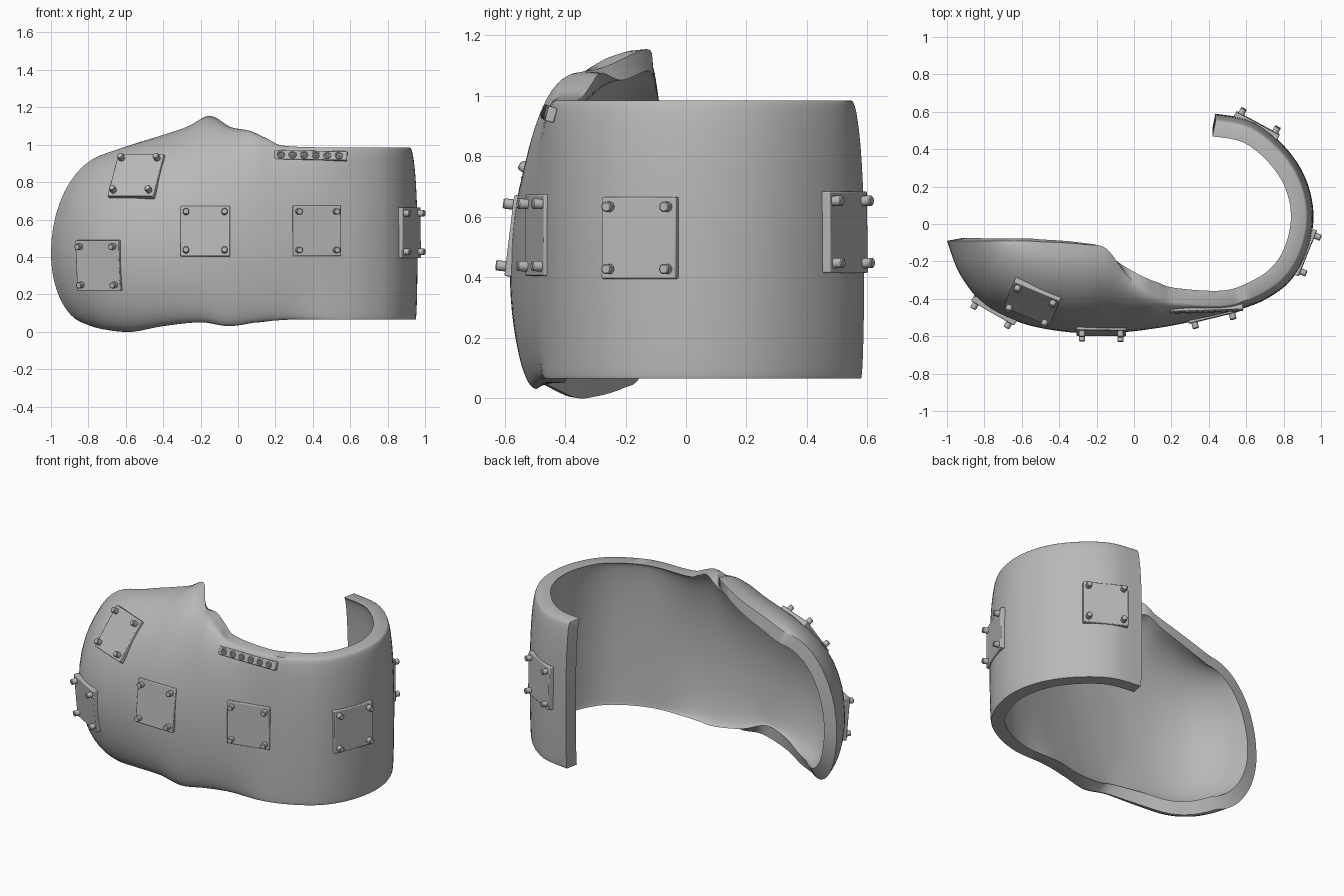
import bpy, bmesh, math
from mathutils import Vector, Matrix
from mathutils.bvhtree import BVHTree

cube = bpy.data.objects.get("Cube")
if cube:
    bpy.data.objects.remove(cube)

grey = bpy.data.materials.new("plain_grey")
grey.use_nodes = True
GREY = (0.48, 0.48, 0.48, 1)
grey.diffuse_color = GREY
grey.node_tree.nodes["Principled BSDF"].inputs["Base Color"].default_value = GREY


def add_object(name, bm, matrix=None):
    mesh = bpy.data.meshes.new(name)
    bm.to_mesh(mesh)
    bm.free()
    mesh.materials.append(grey)
    obj = bpy.data.objects.new(name, mesh)
    bpy.context.collection.objects.link(obj)
    if matrix:
        obj.matrix_world = matrix
    return obj


def smooth(obj, degrees=40):
    bpy.ops.object.select_all(action="DESELECT")
    obj.select_set(True)
    bpy.context.view_layer.objects.active = obj
    bpy.ops.object.shade_smooth_by_angle(angle=math.radians(degrees))


# Cup ribs: bottom rim, widest point, top rim
stations = [
    ((-.79, -.19, .04), (-1, -.09, .42), (-.65, -.09, .96)),
    ((-.74, -.24, .02), (-.93, -.27, .42), (-.58, -.09, .985)),
    ((-.67, -.3, .005), (-.8, -.43, .42), (-.5, -.095, 1.015)),
    ((-.56, -.36, 0), (-.6, -.53, .42), (-.38, -.1, 1.055)),
    ((-.4, -.43, .03), (-.38, -.575, .42), (-.26, -.11, 1.1)),
    ((-.2, -.48, .05), (-.2, -.583, .42), (-.15, -.13, 1.155)),
    ((-.05, -.495, .03), (-.04, -.577, .43), (-.04, -.27, 1.095)),
    ((.1, -.485, .05), (.1, -.56, .45), (.06, -.36, 1.075)),
    ((.2, -.475, .06), (.22, -.54, .46), (.14, -.39, 1.04)),
    ((.3, -.47, .065), (.34, -.515, .48), (.24, -.42, .995)),
]
# Cuff ribs: plan path, drawn in a little at both rims
cuff_path = [(.5, -.475), (.68, -.415), (.83, -.31), (.925, -.15), (.96, .05),
             (.915, .25), (.8, .42), (.63, .55), (.435, .59)]
centre = Vector((.45, .05))
for point in cuff_path:
    p = Vector(point)
    low = centre.lerp(p, .98)
    high = centre.lerp(p, .92)
    stations.append(((low.x, low.y, .065), (p.x, p.y, .48), (high.x, high.y, .985)))
stations = [[Vector(p) for p in s] for s in stations]
last = len(stations) - 1
WALL = .08


def inner_station(i):
    """Move a rib inwards: level on the cuff, towards the middle on the cup rim."""
    low, mid, high = stations[i]
    before = stations[i - 1][1] if i else mid + Vector((0, .2, 0))
    along = stations[min(i + 1, last)][1] - before
    level = Vector((-along.y, along.x, 0)).normalized()
    cup = max(0, min(1, (7 - i) / 2))

    def move_rim(p):
        to_cup = (Vector((-.45, p.y + .08, .5)) - p).normalized()
        return p + level.lerp(to_cup, cup).normalized() * WALL

    return [move_rim(low), mid + level * WALL, move_rim(high)]


def catmull(a, b, c, d, t):
    return (b * 2 + (c - a) * t + (a * 2 - b * 5 + c * 4 - d) * t * t
            + (b * 3 - a - c * 3 + d) * t ** 3) / 2


def rib_points(low, mid, high, steps=12):
    """Two quarter ellipses from the widest point to each rim."""
    points = []
    for j in range(-steps, steps + 1):
        angle = abs(j) / steps * math.pi / 2
        d = (high if j > 0 else low) - mid
        inward = 1 - math.cos(angle)
        points.append(mid + Vector((d.x * inward, d.y * inward, d.z * math.sin(angle))))
    return points


def all_ribs(ribs, sub=5):
    result = []
    for i in range(last):
        near = [ribs[max(0, min(last, i + k))] for k in (-1, 0, 1, 2)]
        for s in range(sub + (i == last - 1)):
            result.append(rib_points(*[catmull(*[n[k] for n in near], s / sub)
                                       for k in range(3)]))
    return result


# Shell: closed wall sections skinned along the path, with capped ends
outer = all_ribs(stations)
inner = all_ribs([inner_station(i) for i in range(last + 1)])
bm = bmesh.new()
rings = [[bm.verts.new(p) for p in a + b[::-1]] for a, b in zip(outer, inner)]
for a, b in zip(rings, rings[1:]):
    for j in range(len(a)):
        bm.faces.new((a[j - 1], b[j - 1], b[j], a[j]))
for ring in (rings[0], rings[-1]):
    for j in range(len(ring) // 2 - 1):
        bm.faces.new((ring[j], ring[j + 1], ring[-2 - j], ring[-1 - j]))
bmesh.ops.recalc_face_normals(bm, faces=bm.faces)
surface = BVHTree.FromBMesh(bm)
smooth(add_object("curved_shell", bm))


def frame_on_surface(point, roll):
    """Matrix with its z axis out of the shell at the nearest spot."""
    spot, normal, _, _ = surface.find_nearest(Vector(point))
    right = Vector((0, 0, 1)).cross(normal).normalized()
    up = normal.cross(right)
    turn = Matrix((right, up, normal)).transposed().to_4x4()
    return Matrix.Translation(spot) @ turn @ Matrix.Rotation(math.radians(roll), 4, "Z")


def add_plate(name, frame, size, depth, front):
    bm = bmesh.new()
    bmesh.ops.create_cube(bm, size=1)
    bmesh.ops.scale(bm, verts=bm.verts, vec=(*size, depth))
    plate = add_object(name, bm, frame @ Matrix.Translation((0, 0, front - depth / 2)))
    edge = plate.modifiers.new("soft_edge", "BEVEL")
    edge.width = .005
    edge.segments = 2
    smooth(plate)


def add_pin(name, frame, x, y, radius, top):
    bm = bmesh.new()
    bmesh.ops.create_cone(bm, cap_ends=True, segments=20, radius1=radius,
                          radius2=radius, depth=top)
    pin = add_object(name, bm, frame @ Matrix.Translation((x, y, top / 2)))
    edge = pin.modifiers.new("soft_edge", "BEVEL")
    edge.width = radius * .2
    edge.limit_method = "ANGLE"
    smooth(pin)


# Bolted plates: place and roll
plates = {
    "upper_cup_plate": ((-.575, -.5, .89), 0),
    "side_cup_plate": ((-.77, -.5, .35), 0),
    "front_plate": ((-.175, -.6, .54), 0),
    "cuff_front_plate": ((.435, -.55, .54), 0),
    "cuff_side_plate": ((.96, -.17, .53), 0),
    "cuff_back_plate": ((.68, .57, .55), 0),
}
for name, (place, roll) in plates.items():
    frame = frame_on_surface(place, roll)
    add_plate(name, frame, (.265, .27), .034, .007)
    for x in (-1, 1):
        for y in (-1, 1):
            add_pin(name + "_bolt", frame, x * .103, y * .103, .017, .04)

# Strip of small ringed studs under the cuff rim
frame = frame_on_surface((.39, -.5, .955), -1)
add_plate("stud_strip", frame, (.39, .05), .03, .009)
for k in range(6):
    x = -.16 + k * .062
    bpy.ops.mesh.primitive_torus_add(major_radius=.016, minor_radius=.005,
                                     major_segments=20, minor_segments=8)
    ring = bpy.context.object
    ring.name = "stud_ring"
    ring.matrix_world = frame @ Matrix.Translation((x, 0, .01))
    ring.data.materials.append(grey)
    smooth(ring)
    add_pin("stud", frame, x, 0, .007, .015)
